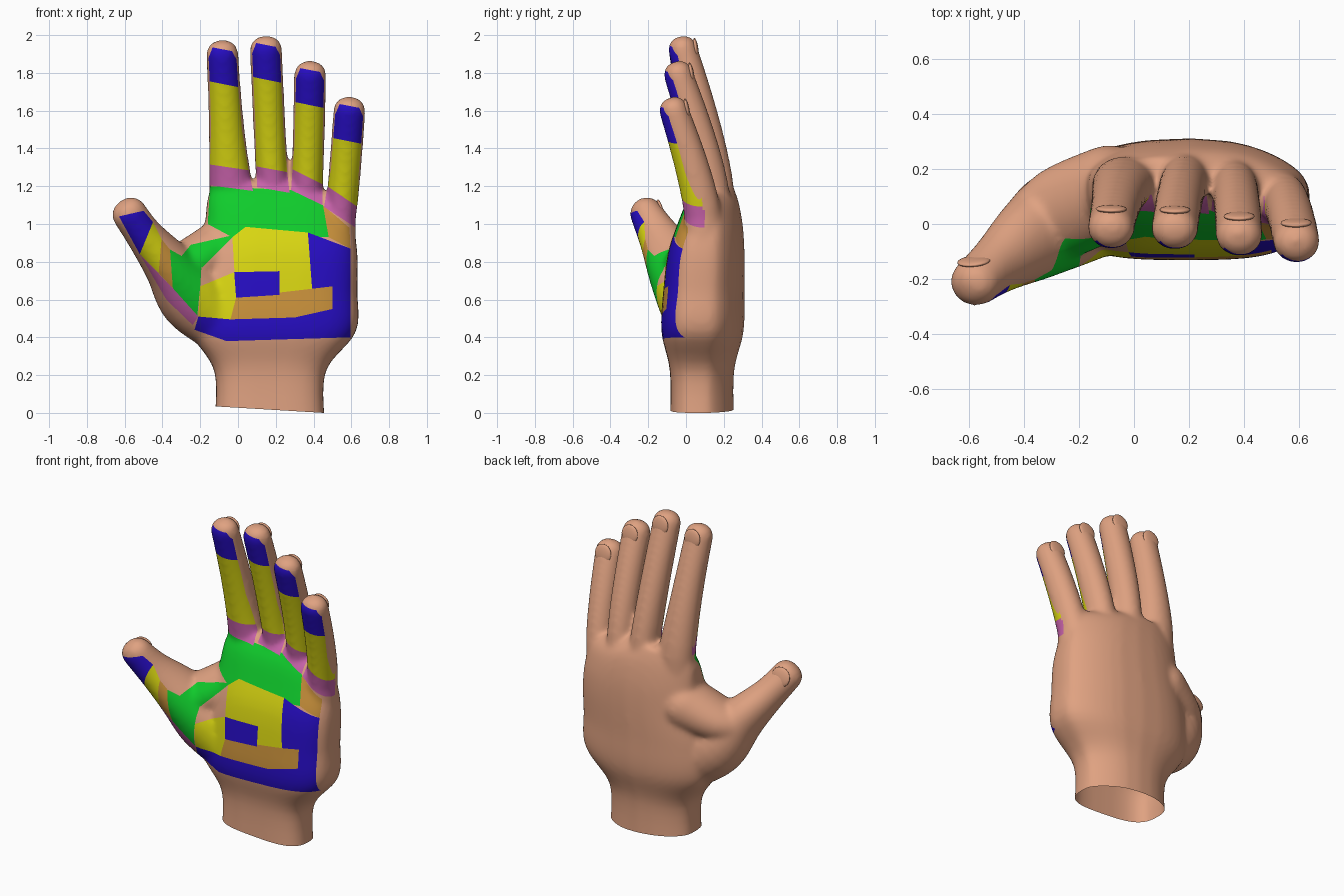
import bpy, bmesh, math
from mathutils import Vector, Matrix

if "Cube" in bpy.data.objects:
    bpy.data.objects.remove(bpy.data.objects["Cube"])

COLORS = {"skin": (.74, .36, .22), "blue": (.02, .004, .55), "green": (.005, .6, .025),
          "yellow": (.7, .68, .006), "pink": (.57, .12, .4), "tan": (.6, .29, .045)}
SLOT = {name: i for i, name in enumerate(COLORS)}
mats = []
for name, c in COLORS.items():
    m = bpy.data.materials.new(name)
    m.diffuse_color = (*c, 1)
    m.use_nodes = True
    m.node_tree.nodes["Principled BSDF"].inputs["Base Color"].default_value = m.diffuse_color
    mats.append(m)

bm = bmesh.new()


def skin_rings(rings):
    """Bridge a list of point rings into a closed shell."""
    vs = [[bm.verts.new(p) for p in r] for r in rings]
    n = len(vs[0])
    for a, b in zip(vs, vs[1:]):
        for i in range(n):
            bm.faces.new((a[i], a[(i + 1) % n], b[(i + 1) % n], b[i]))
    bm.faces.new(vs[0][::-1])
    bm.faces.new(vs[-1])


def spline(pts, steps=5):
    """Catmull-Rom through control rows of any length."""
    p = [pts[0]] + list(pts) + [pts[-1]]
    out = []
    for i in range(1, len(p) - 2):
        for s in range(steps):
            t = s / steps
            out.append([.5 * (2 * b + (c - a) * t + (2 * a - 5 * b + 4 * c - d) * t * t
                              + (3 * b - a - 3 * c + d) * t ** 3)
                        for a, b, c, d in zip(p[i - 1], p[i], p[i + 1], p[i + 2])])
    return out + [list(pts[-1])]


def digit(rows, side=Vector((1, 0, 0)), n=24):
    """Round-tipped tube; rows are x, y, z, half width, half depth. Returns the tip frame."""
    rings = []

    def ring(c, s, b, rx, ry):
        rings.append([c + s * rx * math.cos(2 * math.pi * k / n) + b * ry * math.sin(2 * math.pi * k / n)
                      for k in range(n)])
    for i, r in enumerate(rows):
        t = (Vector(rows[min(i + 1, len(rows) - 1)][:3]) - Vector(rows[max(i - 1, 0)][:3])).normalized()
        s = (side - t * side.dot(t)).normalized()
        b = t.cross(s)
        ring(Vector(r[:3]), s, b, r[3], r[4])
    c, rx, ry = Vector(r[:3]), r[3], r[4]
    for k in range(1, 6):
        a = k * .28
        w = math.cos(a) ** .8
        ring(c + t * rx * .85 * math.sin(a), s, b, rx * w, ry * w)
    skin_rings(rings)
    return c, s, b, t, rx, ry


# palm and wrist: z, x0, x1, front y, back y
palm = [(-.06, -.125, .46, -.085, .255), (.22, -.125, .465, -.085, .255), (.43, -.25, .625, -.13, .305),
        (.65, -.25, .632, -.12, .31), (.85, -.2, .632, -.095, .31), (1.0, -.175, .605, -.045, .3),
        (1.13, -.162, .54, .01, .275), (1.22, -.13, .34, .08, .24)]
rings = []
for z, x0, x1, y0, y1 in spline(palm):
    ring = []
    for k in range(40):
        u, v = [math.copysign(abs(w) ** .62, w) for w in (math.cos(k * math.pi / 20), math.sin(k * math.pi / 20))]
        arch = (.085 if u > 0 else .05) * u * u * max(v, 0)
        ring.append(Vector(((x0 + x1) / 2 + u * (x1 - x0) / 2, (y0 + y1) / 2 + v * (y1 - y0) / 2 - arch, z)))
    rings.append(ring)
skin_rings(rings)

# fingers: knuckle x, y, z, tip x, y, z, extra knuckle width, slant of the colour bands
fingers = {"index": (-.036, .145, 1.19, -.083, -.014, 1.975, .03, .03),
           "middle": (.187, .155, 1.18, .148, -.017, 1.998, 0, .03),
           "ring": (.364, .135, 1.14, .382, -.04, 1.865, -.003, .08),
           "little": (.54, .09, 1.035, .59, -.064, 1.675, -.002, .11)}


def finger_row(f, t):
    s = max(t, 0) ** 1.3
    r = .086 + f[6] * (1 - max(t, 0)) ** 2
    return [f[0] + (f[3] - f[0]) * t ** .8, f[1] + (f[4] - f[1]) * s,
            f[2] + (f[5] - .075 - f[2]) * t, r, .1 - .022 * s]


tips = [digit([finger_row(f, t / 10) if t >= 0 else
               [f[0], f[1], f[2] + t * .06, .086 + f[6], .1] for t in range(-4, 11)])
        for f in fingers.values()]
# thumb and its web
thumb = [(-.02, .07, .42, .15, .15), (-.23, .03, .61, .19, .185), (-.37, -.05, .785, .135, .165),
         (-.495, -.145, .94, .1, .113), (-.575, -.21, 1.055, .094, .088)]
tips.append(digit(spline(thumb), Vector((.75, -.1, .6))))
digit(spline([(-.37, -.05, .75, .1, .14), (-.26, .04, .785, .13, .17), (-.08, .12, .87, .16, .17)]),
      Vector((0, 0, 1)))

bmesh.ops.recalc_face_normals(bm, faces=bm.faces[:])
me = bpy.data.meshes.new("hand")
bm.to_mesh(me)
bm.free()
hand = bpy.data.objects.new("hand", me)
bpy.context.collection.objects.link(hand)

# fuse the parts and soften the joins
rm = hand.modifiers.new("fuse", 'REMESH')
rm.mode, rm.voxel_size = 'VOXEL', .0135
sm = hand.modifiers.new("soften", 'SMOOTH')
sm.factor, sm.iterations = .5, 16
fused = bpy.data.meshes.new_from_object(hand.evaluated_get(bpy.context.evaluated_depsgraph_get()))
hand.modifiers.clear()
hand.data = fused
fused.materials.clear()
for m in mats:
    fused.materials.append(m)
bm = bmesh.new()
bm.from_mesh(fused)

# open, slanted wrist end
bmesh.ops.bisect_plane(bm, geom=bm.verts[:] + bm.edges[:] + bm.faces[:], plane_co=(.455, 0, 0),
                       plane_no=(.06, 0, 1), clear_inner=True)
for f in bm.faces:
    f.material_index = 0


def paint(color, poly):
    """Cut a convex x-z outline into the palm side and colour the inside."""
    pts = [Vector((x, 0, z)) for x, z in poly]
    mid = sum(pts, Vector()) / len(pts)
    lo = [min(p[i] for p in pts) - .03 for i in (0, 2)]
    hi = [max(p[i] for p in pts) + .03 for i in (0, 2)]
    edges = []
    for a, b in zip(pts, pts[1:] + pts[:1]):
        no = (b - a).cross(Vector((0, 1, 0))).normalized()
        edges.append((a, no if no.dot(mid - a) > 0 else -no))

    def near():
        out = []
        for f in bm.faces:
            if f.normal.y < .1:
                c = f.calc_center_median()
                if lo[0] < c.x < hi[0] and lo[1] < c.z < hi[1]:
                    out.append((f, c))
        return out
    geom = [f for f, c in near()]
    for a, no in edges:
        es = list({e for f in geom for e in f.edges})
        vs = list({v for f in geom for v in f.verts})
        res = bmesh.ops.bisect_plane(bm, geom=vs + es + geom, dist=1e-4, plane_co=a, plane_no=no)
        geom = [g for g in res["geom"] if isinstance(g, bmesh.types.BMFace)]
    bm.normal_update()
    for f, c in near():
        if all((c - a).dot(no) > -1e-5 for a, no in edges):
            f.material_index = SLOT[color]


# shared corners of the palm zones
P = {"a": (-.148, 1.2), "b": (.28, 1.18), "c": (.45, 1.1), "d": (.48, .93), "e": (-.03, .93), "f": (-.16, 1),
     "g": (-.36, .865), "h": (-.2, .67), "i": (-.21, .51), "j": (-.345, .66), "y": (-.25, .89),
     "E": (.04, .985), "F": (.37, .955), "H": (.41, .6), "I": (-.01, .61), "J": (-.02, .745),
     "K": (.595, .87), "L": (.595, .4), "M": (.41, .42), "P": (.5, .55), "Q": (-.06, .38), "R": (-.23, .44),
     "S": (.5, .67), "T": (-.04, .495), "V": (.3, .505), "N": (-.19, .77), "W": (.22, .75), "U": (.22, .625),
     "X": (.59, .98), "o": (-.63, 1.04), "p": (-.5, 1.07), "q": (-.45, 1.01), "r": (-.52, .84),
     "s": (-.42, .74), "t": (-.405, .92), "u": (-.24, .465), "v": (-.38, .6)}
# zones in order, later ones cover earlier ones
for zone in ("green abcdef", "green feNgy", "green gNhij", "blue iPLQR", "yellow eEFHI", "yellow hJITi",
             "skin NeJh", "blue FKLM", "tan ISPVT", "blue JWUI", "tan cXKd",
             "blue opqr", "yellow qrst", "tan tgjs", "pink rjiuv"):
    color, keys = zone.split()
    paint(color, [P[k] for k in keys])

# finger zones: pink root, yellow length, blue pad
for f in fingers.values():
    def cut(z, slant, w=.86):
        t = max(0, (z - f[2]) / (f[5] - .075 - f[2]))
        x, r = finger_row(f, min(t, 1))[0::3]
        return (x - r * w, z + slant / 2), (x + r * w, z - slant / 2)
    mid = (f[2] + f[5]) / 2 - .08
    rows = [cut(f[2], f[7], 1), cut(f[2] + .11, f[7], .95), cut(mid, .02), cut(f[5] - .235, .03),
            cut(f[5] - .1, .01), cut(f[5] - .05, .02, .6)]
    for color, a, b in zip(("pink", "yellow", "yellow", "blue", "blue"), rows, rows[1:]):
        paint(color, [a[0], a[1], b[1], b[0]])

bm.to_mesh(fused)
bm.free()
for p in fused.polygons:
    p.use_smooth = True

# fingernails, almost flush with the finger backs
for name, (c, s, b, t, rx, ry) in zip([*fingers, "thumb"], tips):
    nm = bpy.data.meshes.new(name + "_nail")
    nb = bmesh.new()
    bmesh.ops.create_uvsphere(nb, u_segments=20, v_segments=10, radius=1)
    rot = Matrix((s, b, t)).transposed().to_4x4() @ Matrix.Rotation(-.15, 4, 'X')
    nb.transform(Matrix.Translation(c + b * ry * .86 - t * .015) @ rot
                 @ Matrix.Diagonal((rx * .66, .014, .058, 1)))
    for f in nb.faces:
        f.smooth = True
    nb.to_mesh(nm)
    nb.free()
    nm.materials.append(mats[0])
    bpy.context.collection.objects.link(bpy.data.objects.new(name + "_nail", nm))
